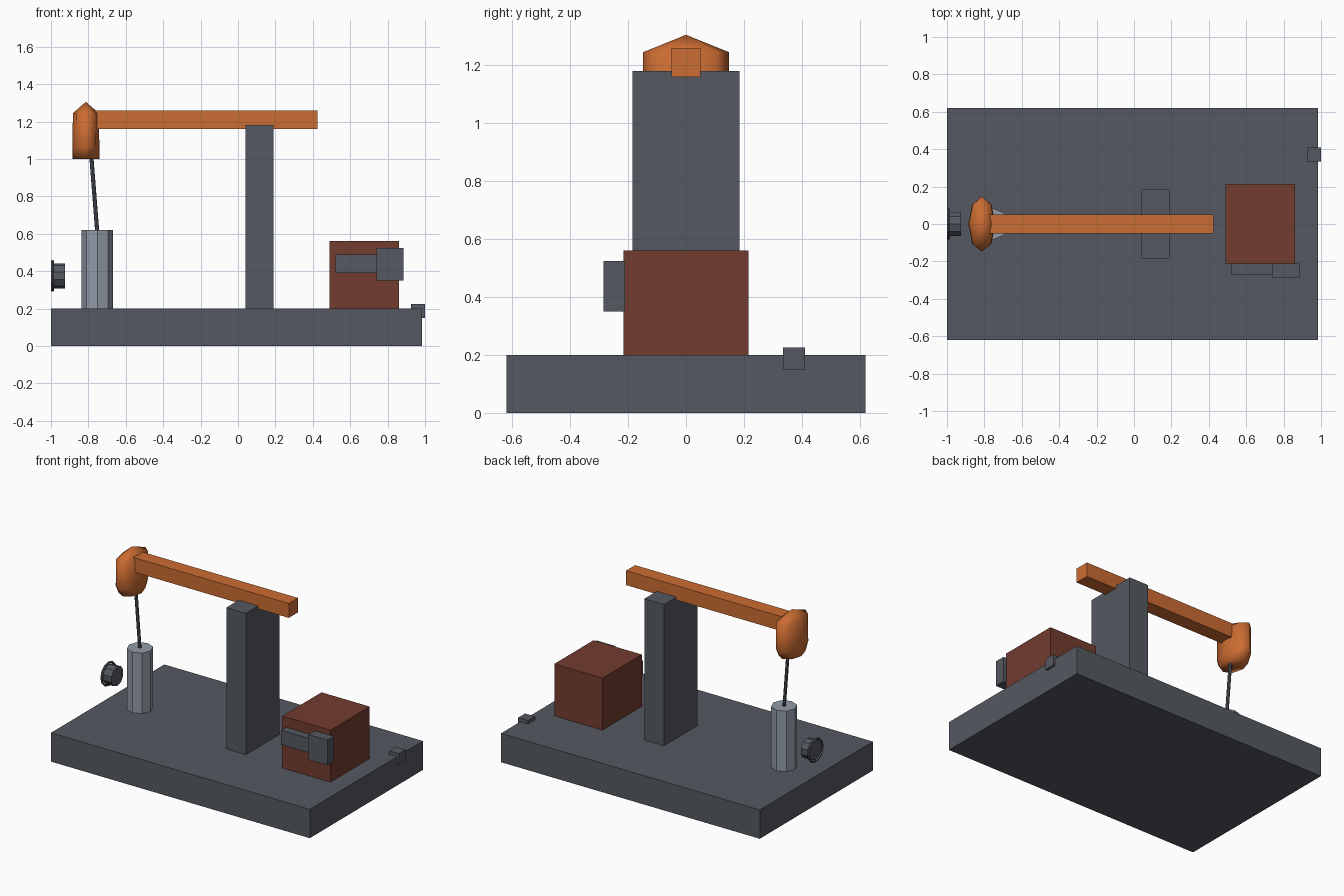
import bpy, bmesh, math
from mathutils import Vector

if "Cube" in bpy.data.objects:
    bpy.data.objects.remove(bpy.data.objects["Cube"])


def material(name, rgb):
    m = bpy.data.materials.new(name)
    m.diffuse_color = (*rgb, 1)
    m.use_nodes = True
    m.node_tree.nodes["Principled BSDF"].inputs["Base Color"].default_value = m.diffuse_color
    return m


slate = material("slate_grey", (0.09, 0.10, 0.12))
orange = material("orange", (0.60, 0.15, 0.032))
brown = material("red_brown", (0.17, 0.045, 0.028))
steel = material("light_steel", (0.29, 0.33, 0.38))


def finish(name, mat):
    ob = bpy.context.object
    ob.name = name
    ob.data.materials.append(mat)
    return ob


def box(name, mat, lo, hi):
    bpy.ops.mesh.primitive_cube_add(size=1)
    ob = finish(name, mat)
    lo, hi = Vector(lo), Vector(hi)
    ob.location = (lo + hi) / 2
    ob.scale = hi - lo
    return ob


def rod(name, mat, a, b, radius, sides):
    a, b = Vector(a), Vector(b)
    bpy.ops.mesh.primitive_cylinder_add(vertices=sides, radius=radius, depth=(b - a).length)
    ob = finish(name, mat)
    ob.location = (a + b) / 2
    ob.rotation_mode = 'QUATERNION'
    ob.rotation_quaternion = (b - a).to_track_quat('Z', 'Y')
    return ob


# Platform, upright and walking beam
box("platform", slate, (-1, -0.62, 0), (0.985, 0.62, 0.2))
box("upright", slate, (0.04, -0.185, 0.2), (0.19, 0.185, 1.18))
box("beam", orange, (-0.80, -0.05, 1.16), (0.425, 0.05, 1.26))

# Motor housing with side arm and counterweight
box("motor_housing", brown, (0.49, -0.215, 0.2), (0.86, 0.215, 0.56))
box("side_arm", slate, (0.52, -0.27, 0.39), (0.75, -0.21, 0.49))
box("counterweight", slate, (0.74, -0.285, 0.35), (0.885, -0.21, 0.525))

# Small latch on the platform edge
box("latch", slate, (0.925, 0.335, 0.15), (1.0, 0.41, 0.225))

# Well cylinder and pump rod
rod("well_cylinder", steel, (-0.7525, 0, 0.2), (-0.7525, 0, 0.62), 0.083, 8)
rod("pump_rod", slate, (-0.752, 0, 0.6), (-0.787, 0, 1.05), 0.011, 8)

# Valve knob with a thin rim
rod("knob", slate, (-0.992, 0, 0.375), (-0.925, 0, 0.375), 0.067, 10)
bpy.ops.mesh.primitive_torus_add(major_radius=0.077, minor_radius=0.008,
                                 major_segments=12, minor_segments=6,
                                 location=(-0.992, 0, 0.375),
                                 rotation=(0, math.pi / 2, 0))
finish("knob_rim", slate)

# Beam head: eight-sided oval rings under a shallow pointed cap
bm = bmesh.new()
rings = []
for z, rx, ry in ((1.0, 0.0725, 0.105), (1.06, 0.0725, 0.148), (1.245, 0.069, 0.148)):
    rings.append([bm.verts.new((-0.8135 + rx * math.cos(i * math.tau / 8),
                                ry * math.sin(i * math.tau / 8), z)) for i in range(8)])
apex = bm.verts.new((-0.8135, 0, 1.305))
bm.faces.new(rings[0][::-1])
for i in range(8):
    j = (i + 1) % 8
    for low, high in zip(rings, rings[1:]):
        bm.faces.new((low[i], low[j], high[j], high[i]))
    bm.faces.new((rings[-1][i], rings[-1][j], apex))
for f in bm.faces:
    f.smooth = True
mesh = bpy.data.meshes.new("beam_head")
bm.to_mesh(mesh)
bm.free()
mesh.materials.append(orange)
bpy.context.collection.objects.link(bpy.data.objects.new("beam_head", mesh))
